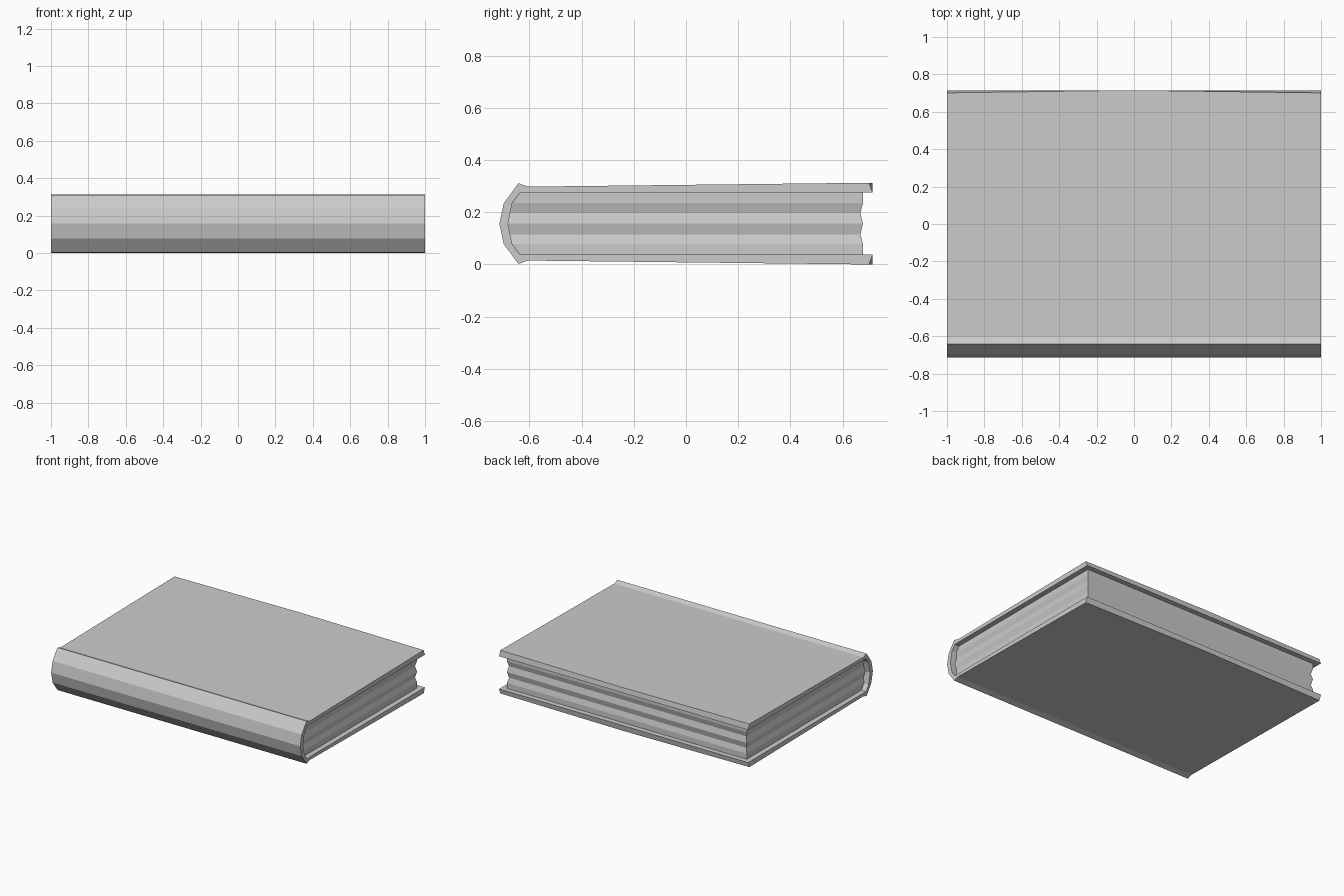
import bpy
import bmesh

cube = bpy.data.objects.get("Cube")
if cube:
    bpy.data.objects.remove(cube, do_unlink=True)

HEIGHT = 0.313
MID = HEIGHT / 2

grey = bpy.data.materials.new("light grey")
grey.use_nodes = True
colour = (0.6, 0.6, 0.6, 1)
grey.diffuse_color = colour
grey.node_tree.nodes["Principled BSDF"].inputs["Base Color"].default_value = colour


def loft(name, rings):
    """Skin a list of equal closed rings and cap both ends."""
    bm = bmesh.new()
    rows = [[bm.verts.new(p) for p in ring] for ring in rings]
    count = len(rows[0])
    for a, b in zip(rows, rows[1:]):
        for i in range(count):
            j = (i + 1) % count
            bm.faces.new((a[i], a[j], b[j], b[i]))
    bm.faces.new(rows[0])
    bm.faces.new(rows[-1])
    bmesh.ops.recalc_face_normals(bm, faces=bm.faces)
    mesh = bpy.data.meshes.new(name)
    bm.to_mesh(mesh)
    bm.free()
    mesh.materials.append(grey)
    obj = bpy.data.objects.new(name, mesh)
    bpy.context.collection.objects.link(obj)
    return obj


def mirrored(half):
    """Complete a (y, z) path whose last point lies on the middle height."""
    return half + [(y, HEIGHT - z) for y, z in reversed(half[:-1])]


# Cover: one C-shaped section, its outer fore-edge bowed along x
def cover_ring(x):
    edge = 0.715 - 0.014 * abs(x)
    outer = mirrored([(edge, HEIGHT), (-0.605, 0.298), (-0.642, 0.311),
                      (-0.698, 0.235), (-0.715, MID)])
    inner = mirrored([(0.715, 0.275), (-0.636, 0.275),
                      (-0.665, 0.238), (-0.682, MID)])
    return [(x, y, z) for y, z in outer + inner[::-1]]


loft("cover", [cover_ring(x) for x in (-1, 0, 1)])


# Pages: stacked rectangles with a grooved edge, rounded into the spine
def page_ring(z, front, inset):
    x, back = 1 - inset, 0.715 - inset
    return [(-x, front, z), (x, front, z), (x, back, z), (-x, back, z)]


levels = [(0.275, -0.636, 0.037), (0.235, -0.666, 0.037),
          (0.198, -0.674, 0.047), (MID, -0.682, 0.037)]
levels += [(HEIGHT - z, front, inset) for z, front, inset in reversed(levels[:-1])]
loft("page_block", [page_ring(*level) for level in levels])
